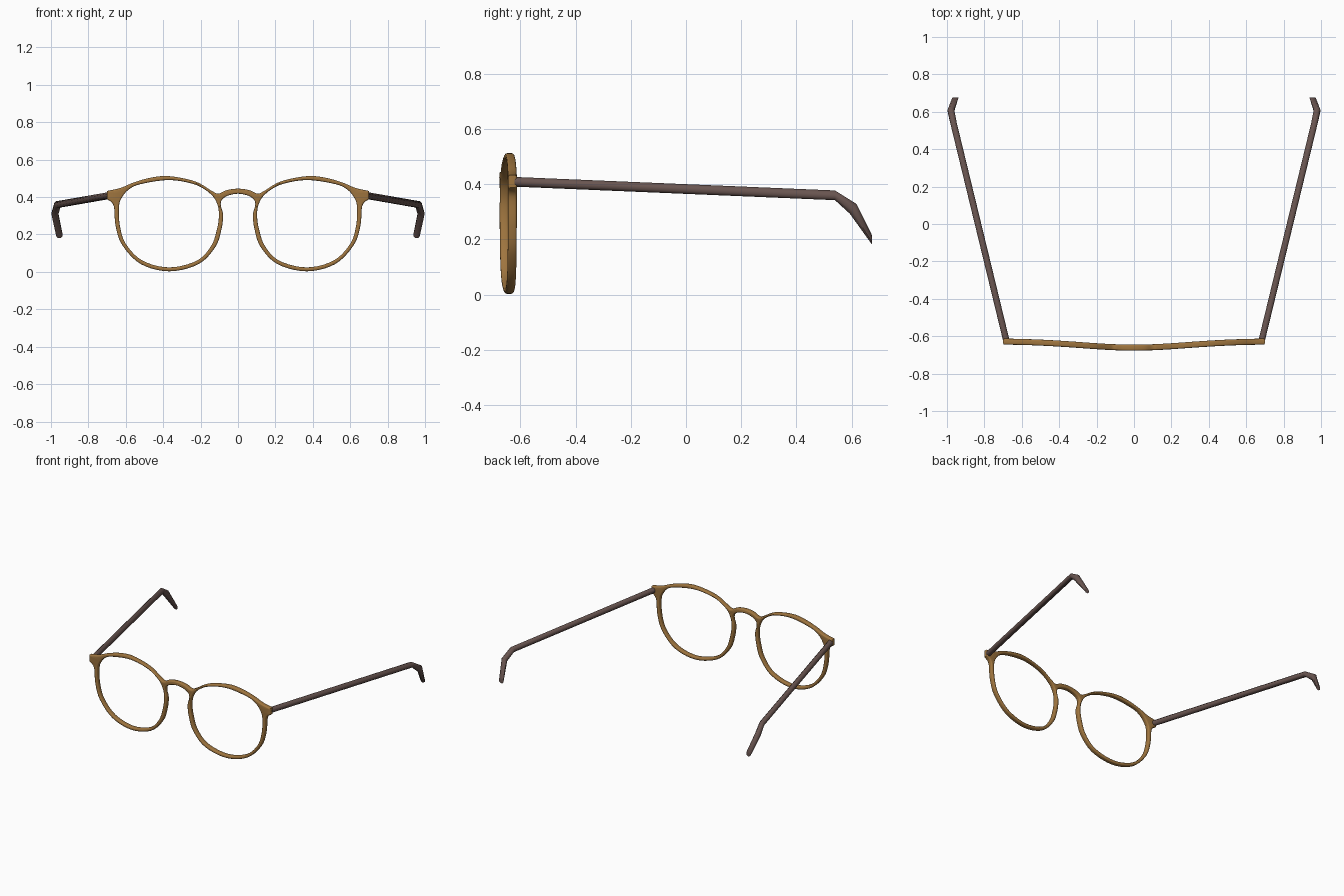
import bpy, bmesh
from math import cos, sin, pi, exp, radians
from mathutils import Vector

if "Cube" in bpy.data.objects:
    bpy.data.objects.remove(bpy.data.objects["Cube"])

def material(name, rgb):
    m = bpy.data.materials.new(name)
    m.diffuse_color = (*rgb, 1)
    m.use_nodes = True
    m.node_tree.nodes["Principled BSDF"].inputs["Base Color"].default_value = m.diffuse_color
    return m

def finish(ob, mat, angle):
    ob.data.materials.append(mat)
    bpy.ops.object.select_all(action='DESELECT')
    ob.select_set(True)
    bpy.context.view_layer.objects.active = ob
    bpy.ops.object.shade_smooth_by_angle(angle=radians(angle))

def smooth_loop(pts, steps=5):
    """Closed Catmull-Rom curve; a doubled point gives a tight corner."""
    out, n = [], len(pts)
    for i in range(n):
        a, b, c, d = (Vector(pts[(i + k) % n]) for k in (-1, 0, 1, 2))
        if (c - b).length < 1e-6:
            continue
        for s in range(steps):
            t = s / steps
            out.append(0.5 * (2*b + (c - a)*t + (2*a - 5*b + 4*c - d)*t*t
                              + (3*b - a - 3*c + d)*t**3))
    return out

brown = material("brown_frame", (0.35, 0.18, 0.05))
dark = material("dark_temple", (0.14, 0.09, 0.08))

# Front frame: right half of the outer outline, bridge top to bridge underside
half = [(0.06, .437), (0.105, .418), (0.14, .433), (0.23, .484), (0.37, .512),
        (0.47, .503), (0.56, .477), (0.63, .448), (0.70, .433), (0.70, .433),
        (0.70, .388), (0.70, .388), (0.665, .355), (0.655, .25), (0.62, .145),
        (0.52, .042), (0.367, .003), (0.21, .042), (0.12, .135), (0.088, .23),
        (0.08, .305), (0.092, .355), (0.086, .385), (0.055, .407)]
outline = [(0, .445)] + half + [(0, .418)] + [(-x, z) for x, z in reversed(half)]
hole = [(0.37, .491), (0.525, .468), (0.587, .438), (0.622, .395), (0.636, .35),
        (0.632, .25), (0.60, .15), (0.51, .06), (0.367, .024), (0.22, .06),
        (0.143, .14), (0.112, .23), (0.102, .305), (0.112, .365), (0.147, .417),
        (0.23, .467)]
loops = [outline, hole, [(-x, z) for x, z in reversed(hole)]]

cu = bpy.data.curves.new("frame_curve", 'CURVE')
cu.dimensions, cu.fill_mode = '2D', 'BOTH'
for pts in loops:
    p = smooth_loop(pts)
    sp = cu.splines.new('POLY')
    sp.points.add(len(p) - 1)
    for q, v in zip(sp.points, p):
        q.co = (v.x, v.y, 0, 1)
    sp.use_cyclic_u = True
cu.bevel_depth, cu.offset, cu.extrude, cu.bevel_resolution = 0.008, -0.008, 0.008, 2
tmp = bpy.data.objects.new("frame_curve", cu)
bpy.context.collection.objects.link(tmp)
bpy.context.view_layer.update()
me = bpy.data.meshes.new_from_object(tmp.evaluated_get(bpy.context.evaluated_depsgraph_get()))
bpy.data.objects.remove(tmp)

# Stand the frame up and wrap it gently around the face
for v in me.vertices:
    x, z, d = v.co
    v.co = (x, -0.661 + 0.034 * (1 - exp(-(x / 0.4) ** 2)) - d, z)
bm = bmesh.new()
bm.from_mesh(me)
bmesh.ops.remove_doubles(bm, verts=bm.verts, dist=1e-4)
bmesh.ops.recalc_face_normals(bm, faces=bm.faces)
bm.to_mesh(me)
bm.free()
me.materials.clear()
frame = bpy.data.objects.new("front_frame", me)
bpy.context.collection.objects.link(frame)
finish(frame, brown, 50)

# Temples: x, y, z, radius and backward lean of each ring
RINGS = [(0.683, -0.622, .409, .019, 0), (0.965, 0.54, .360, .019, 0),
         (0.979, 0.606, .311, .019, .7), (0.955, 0.675, .197, .018, 0)]

def temple(name, side):
    bm = bmesh.new()
    n, prev = 8, None
    for x, y, z, r, lean in RINGS:
        ring = []
        for k in range(n):
            a = 2 * pi * (k + 0.5) / n
            dz = r * sin(a)
            ring.append(bm.verts.new((side * (x + r * cos(a)), y + lean * dz, z + dz)))
        if prev:
            for k in range(n):
                j = (k + 1) % n
                bm.faces.new((prev[k], prev[j], ring[j], ring[k]))
        else:
            bm.faces.new(ring)
        prev = ring
    bm.faces.new(prev)
    bmesh.ops.recalc_face_normals(bm, faces=bm.faces)
    me = bpy.data.meshes.new(name)
    bm.to_mesh(me)
    bm.free()
    ob = bpy.data.objects.new(name, me)
    bpy.context.collection.objects.link(ob)
    finish(ob, dark, 50)

temple("right_temple", 1)
temple("left_temple", -1)
